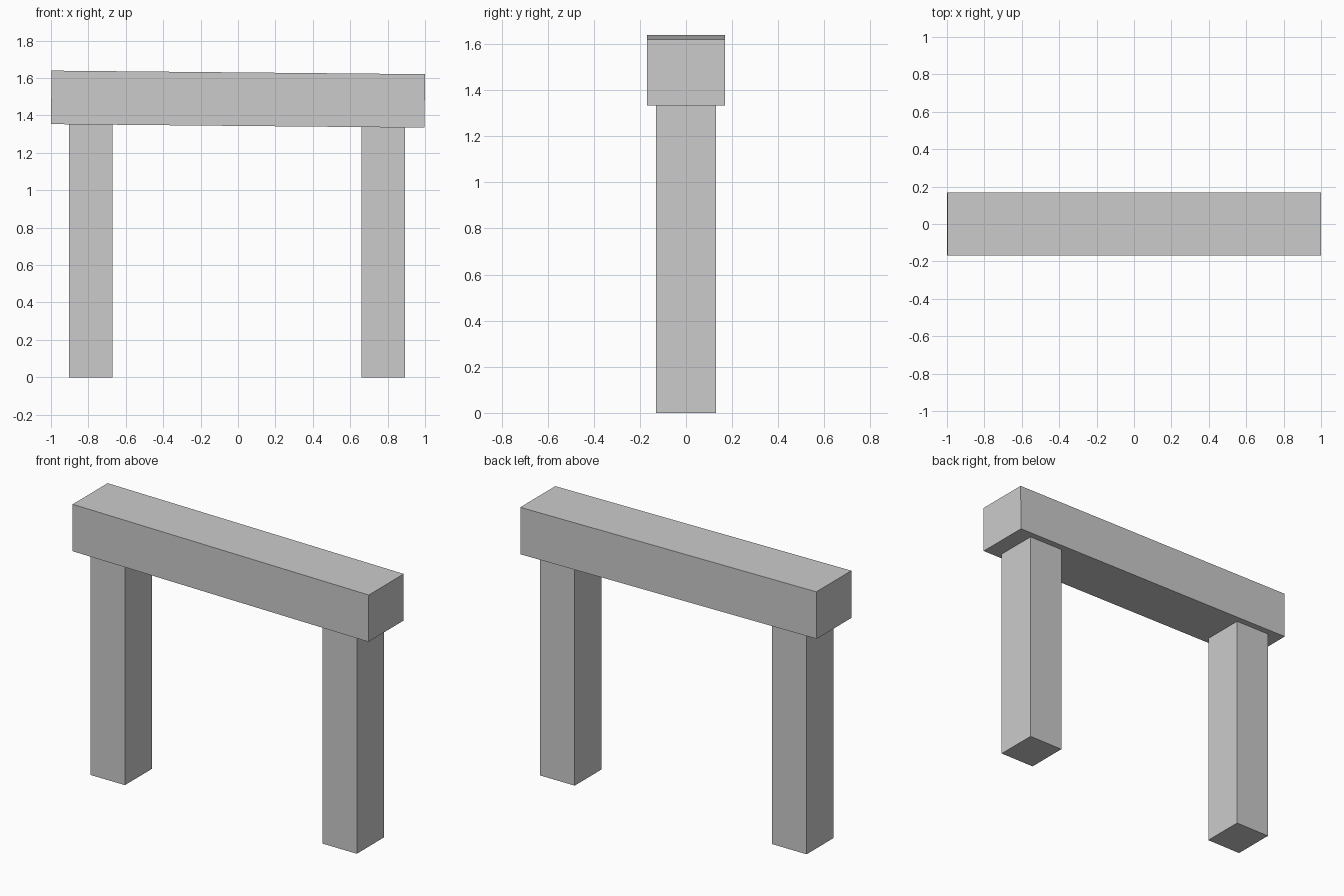
import bpy
from math import atan2

if "Cube" in bpy.data.objects:
    bpy.data.objects.remove(bpy.data.objects["Cube"])


def box(name, size, center, tilt=0.0):
    bpy.ops.mesh.primitive_cube_add(size=1, location=center, rotation=(0, tilt, 0))
    ob = bpy.context.object
    ob.name = name
    ob.scale = size
    bpy.ops.object.transform_apply(location=False, rotation=True, scale=True)
    return ob


POST_H = 1.352

# Two upright posts, their tops just sunk into the lintel
for name, x in (("left_post", -0.788), ("right_post", 0.776)):
    box(name, (0.233, 0.26, POST_H), (x, 0, POST_H / 2))

# Lintel, sagging slightly towards the right
box("lintel", (1.997, 0.337, 0.286), (0, 0, 1.487), atan2(0.019, 2))
